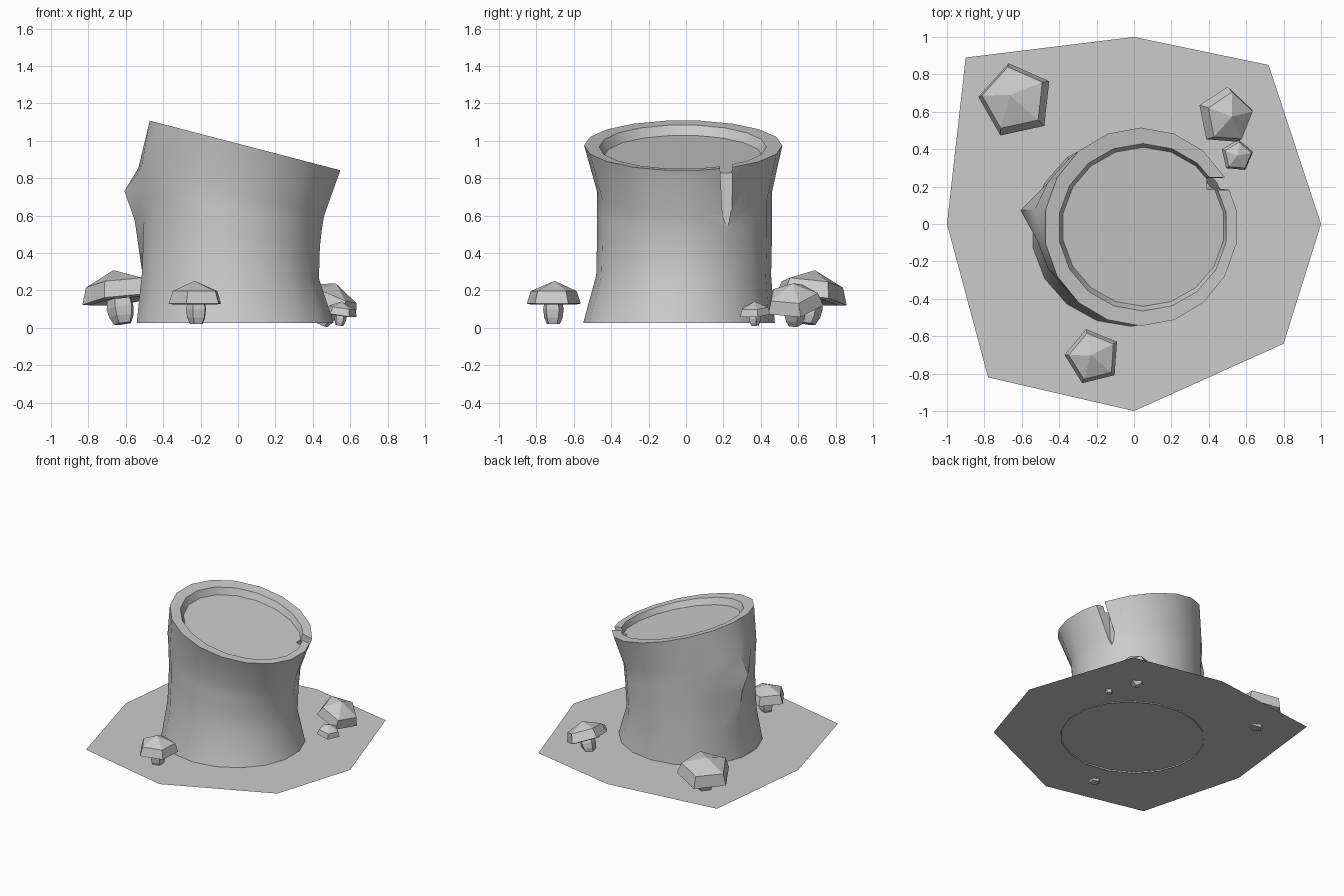
import bpy, bmesh, math
from mathutils import Matrix, Vector

if "Cube" in bpy.data.objects:
    bpy.data.objects.remove(bpy.data.objects["Cube"])


def make_object(name, bm):
    bmesh.ops.recalc_face_normals(bm, faces=bm.faces)
    mesh = bpy.data.meshes.new(name)
    bm.to_mesh(mesh)
    bm.free()
    ob = bpy.data.objects.new(name, mesh)
    bpy.context.collection.objects.link(ob)
    return ob


def bridge(bm, a, b):
    n = len(a)
    for i in range(n):
        j = (i + 1) % n
        bm.faces.new((a[i], a[j], b[j], b[i]))


# Ground patch: thin irregular octagon
bm = bmesh.new()
outline = [(0, 1), (-.9, .89), (-1, 0), (-.78, -.82), (0, -1), (.8, -.64), (1, 0), (.72, .85)]
bm.faces.new([bm.verts.new((x, y, .035)) for x, y in outline])
make_object("ground_patch", bm)

# Stump: stacked oval rings (z, slope, x min, x max, y min, y max, knot push)
RINGS = [
    (.025, 0, -.55, .52, -.55, .475, 0),
    (.28, .04, -.52, .44, -.48, .455, 0),
    (.50, .15, -.51, .445, -.475, .46, .05),
    (.62, .22, -.515, .455, -.475, .46, .10),
    (.72, .26, -.525, .468, -.475, .46, .015),
    (.985, .26, -.48, .555, -.545, .515, 0),
    (.98, .26, -.405, .50, -.465, .43, 0),
    (.93, .26, -.385, .485, -.44, .41, 0),
]
SIDES = 18
bm = bmesh.new()
loops = []
for z, slope, x0, x1, y0, y1, knot in RINGS:
    loop = []
    for i in range(SIDES):
        a = math.tau * i / SIDES + math.radians(-10)
        x = (x0 + x1) / 2 + (x1 - x0) / 2 * math.cos(a)
        y = (y0 + y1) / 2 + (y1 - y0) / 2 * math.sin(a)
        height = z - slope * x
        if x < 0:
            x -= knot * math.exp(-((y - .08) / .08) ** 2)
        loop.append(bm.verts.new((x, y, height)))
    loops.append(loop)
for a, b in zip(loops, loops[1:]):
    bridge(bm, a, b)
bm.faces.new(loops[0])
bm.faces.new(loops[-1])
stump = make_object("stump", bm)

# Split in the rim: tapered wedge cut out of the stump
bm = bmesh.new()
wedge = [(.17, 1.1), (.25, 1.1), (.245, .6), (.22, .54), (.195, .6)]
inner = [bm.verts.new((.39, y, z)) for y, z in wedge]
outer = [bm.verts.new((.75, y, z)) for y, z in wedge]
bridge(bm, inner, outer)
bm.faces.new(inner)
bm.faces.new(outer)
cutter = make_object("split_cutter", bm)
cutter.hide_render = True
mod = stump.modifiers.new("split", 'BOOLEAN')
mod.operation = 'DIFFERENCE'
mod.solver = 'EXACT'
mod.object = cutter
bpy.context.view_layer.objects.active = stump
stump.select_set(True)
bpy.ops.object.modifier_apply(modifier=mod.name)
bpy.data.objects.remove(cutter)

# Open underside, smooth bark
bm = bmesh.new()
bm.from_mesh(stump.data)
under = [f for f in bm.faces if all(v.co.z < .05 for v in f.verts)]
bmesh.ops.delete(bm, geom=under, context='FACES')
bm.to_mesh(stump.data)
bm.free()
bpy.ops.object.shade_smooth_by_angle(angle=math.radians(35))


# Mushrooms: five-sided stem and cap, tilted as a whole
def mushroom(name, cap_x, cap_y, rim_z, radius, turn, tilt_x, tilt_y, stem=1.0):
    profile = [(.24, -.66 * stem), (.34, -.45 * stem), (.38, -.2), (.34, .02),
               (.8, -.04), (1, .0), (.85, .44)]
    bm = bmesh.new()
    rows = []
    for r, z in profile:
        rows.append([bm.verts.new((r * math.cos(turn + math.tau * k / 5),
                                   r * math.sin(turn + math.tau * k / 5), z)) for k in range(5)])
    for a, b in zip(rows, rows[1:]):
        bridge(bm, a, b)
    bm.faces.new(rows[0])
    tip = bm.verts.new((-.08, .05, .8))
    top = rows[-1]
    for k in range(5):
        bm.faces.new((top[k], top[(k + 1) % 5], tip))
    ob = make_object(name, bm)
    up = Vector((tilt_x, tilt_y, 1)).normalized()
    rot = Vector((0, 0, 1)).rotation_difference(up).to_matrix().to_4x4()
    ob.data.transform(Matrix.Translation((cap_x, cap_y, rim_z)) @ rot @ Matrix.Scale(radius, 4))


mushroom("front_mushroom", -.22, -.71, .13, .152, math.radians(104), 0, 0, 1.1)
mushroom("large_mushroom", -.63, .66, .15, .205, math.radians(102), -.12, .12, .95)
mushroom("tilted_mushroom", .485, .575, .115, .16, math.radians(85), .42, -.08)
mushroom("small_mushroom", .55, .365, .07, .088, math.radians(85), .15, -.05)
